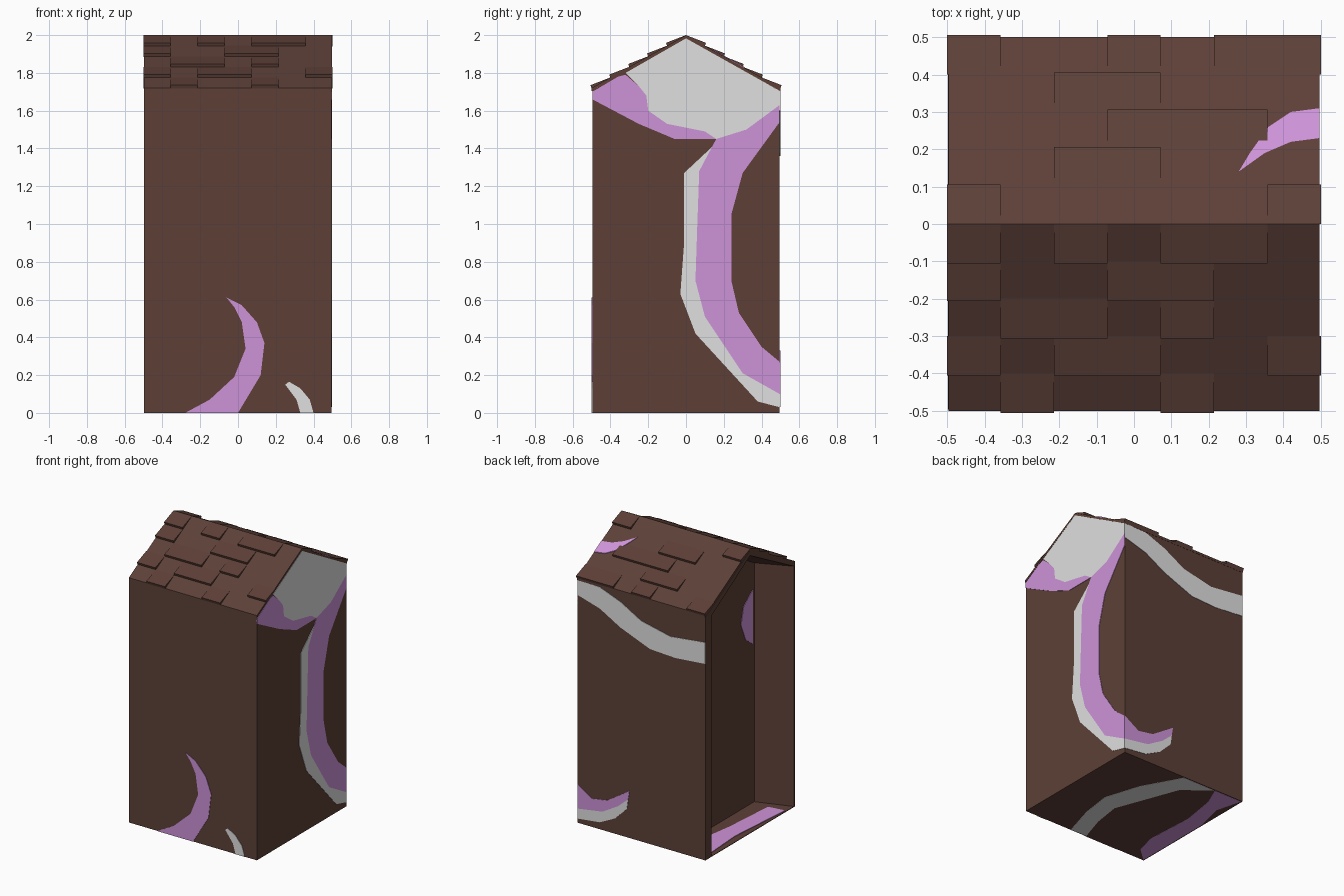
import bpy, bmesh


def material(name, rgb):
    m = bpy.data.materials.new(name)
    m.diffuse_color = (*rgb, 1)
    return m


BROWN = material("dark brown", (0.109, 0.051, 0.038))
LILAC = material("lilac", (0.617, 0.292, 0.686))
WHITE = material("pale grey", (0.745, 0.745, 0.745))


def finish(name, bm, mat):
    bmesh.ops.recalc_face_normals(bm, faces=bm.faces)
    me = bpy.data.meshes.new(name)
    bm.to_mesh(me)
    bm.free()
    me.materials.append(mat)
    ob = bpy.data.objects.new(name, me)
    bpy.context.collection.objects.link(ob)
    return ob


def roof_z(y):
    return 2.0 - 0.56 * abs(y)


# House body: pentagon section along x, with a hollow pushed into the left end
def body():
    bm = bmesh.new()

    def ring(x, y0, y1, z0, eave, peak):
        pts = [(y0, z0), (y1, z0), (y1, eave), (0, peak), (y0, eave)]
        return [bm.verts.new((x, y, z)) for y, z in pts]

    rings = [ring(0.494, -0.496, 0.496, 0, 1.705, 1.985),
             ring(-0.498, -0.496, 0.496, 0, 1.705, 1.985),
             ring(-0.498, -0.485, 0.43, 0.004, 1.69, 1.95),
             ring(-0.25, -0.40, 0.41, 0.004, 1.68, 1.91)]
    bm.faces.new(rings[0])
    for a, b in zip(rings, rings[1:]):
        for i in range(5):
            j = (i + 1) % 5
            bm.faces.new((a[i], a[j], b[j], b[i]))
    bm.faces.new(rings[-1])
    finish("house_body", bm, BROWN)


body()


# Roof: two thin slabs meeting at the ridge
bm = bmesh.new()
section = [(-0.5, 1.72), (0, 2.0), (0.5, 1.72), (0.5, 1.703), (0, 1.983), (-0.5, 1.703)]
ends = [[bm.verts.new((x, y, z)) for y, z in section] for x in (-0.497, 0.497)]
for i in range(6):
    j = (i + 1) % 6
    bm.faces.new((ends[0][i], ends[0][j], ends[1][j], ends[1][i]))
for e in ends:
    bm.faces.new((e[0], e[1], e[4], e[5]))
    bm.faces.new((e[1], e[2], e[3], e[4]))
finish("roof", bm, BROWN)

# Lifted roof tiles: wedges, columns of lifted tiles per row from ridge to eave
FRONT = [(0, 2, 4, 5), (0, 3, 4), (1, 2, 4), (0, 2, 3, 6), (1, 4)]
BACK = [(0, 6), (2, 3), (3, 4, 5), (2, 3), (0, 3, 5, 6)]
bm = bmesh.new()
for side, rows in ((-1, FRONT), (1, BACK)):
    for r, cols in enumerate(rows):
        for c in cols:
            x0, x1 = -0.5 + c / 7, -0.5 + (c + 1) / 7
            ya, yb = side * r * 0.1, side * (r + 1) * 0.1
            yl = yb + side * 0.006
            prof = [(ya, roof_z(ya)), (yl, roof_z(yb) + 0.015), (yb, roof_z(yb) - 0.003)]
            va, vb = [[bm.verts.new((x, y, z)) for y, z in prof] for x in (x0, x1)]
            bm.faces.new(va)
            bm.faces.new(vb)
            for i in range(3):
                j = (i + 1) % 3
                bm.faces.new((va[i], va[j], vb[j], vb[i]))
finish("lifted_tiles", bm, BROWN)


# Painted swirls: thin plates laid on each side
def plate(name, mat, pts, place, t=0.003):
    bm = bmesh.new()
    lo = [bm.verts.new(place(u, v, -t)) for u, v in pts]
    hi = [bm.verts.new(place(u, v, t)) for u, v in pts]
    bm.faces.new(lo)
    bm.faces.new(hi)
    for i in range(len(pts)):
        j = (i + 1) % len(pts)
        bm.faces.new((lo[i], lo[j], hi[j], hi[i]))
    finish(name, bm, mat)


front = lambda u, v, d: (u, -0.496 - d, v)
back = lambda u, v, d: (u, 0.496 + d, v)
right = lambda u, v, d: (0.494 + d, u, v)
under = lambda u, v, d: (u, v, 0.0015 + d * 0.8)
slope = lambda u, v, d: (u, v, roof_z(v) + 0.001 + d)
hollow = lambda u, v, d: (-0.25 - d, u, v)

# Right end: pale gable, lilac drip and large curl with pale shadow
plate("gable_patch", WHITE,
      [(-0.32, 1.8), (0, 1.983), (0.496, 1.705), (0.496, 1.63), (0.32, 1.5), (0.16, 1.45),
       (0.1, 1.49), (-0.1, 1.53), (-0.2, 1.6), (-0.21, 1.68), (-0.25, 1.73)], right)
plate("gable_drip", LILAC,
      [(-0.496, 1.7), (-0.36, 1.78), (-0.32, 1.79), (-0.25, 1.73), (-0.21, 1.68), (-0.2, 1.6),
       (-0.1, 1.53), (0.1, 1.49), (0.16, 1.45), (-0.06, 1.45), (-0.25, 1.53), (-0.496, 1.66)], right)
plate("right_curl", LILAC,
      [(0.496, 1.63), (0.32, 1.5), (0.16, 1.45), (0.07, 1.28), (0.06, 1.0), (0.05, 0.7),
       (0.1, 0.51), (0.3, 0.21), (0.496, 0.1), (0.496, 0.27), (0.4, 0.35), (0.28, 0.53),
       (0.24, 0.7), (0.24, 1.05), (0.3, 1.27), (0.496, 1.54)], right)
plate("right_curl_shadow", WHITE,
      [(0.14, 1.41), (-0.01, 1.27), (-0.01, 0.9), (-0.03, 0.63), (0.05, 0.42), (0.38, 0.06),
       (0.496, 0.03), (0.496, 0.1), (0.3, 0.21), (0.1, 0.51), (0.05, 0.7), (0.06, 1.0),
       (0.07, 1.28)], right)

# Back: wavy pale band and the end of the curl
plate("back_band", WHITE,
      [(0.494, 1.705), (0.32, 1.7), (0.16, 1.64), (0.0, 1.55), (-0.23, 1.5), (-0.497, 1.53),
       (-0.497, 1.38), (-0.27, 1.36), (-0.07, 1.37), (0.16, 1.46), (0.32, 1.55),
       (0.494, 1.6)], back)
plate("back_curl", LILAC,
      [(0.494, 0.27), (0.38, 0.2), (0.26, 0.22), (0.09, 0.33), (0.1, 0.27), (0.18, 0.2),
       (0.3, 0.13), (0.494, 0.1)], back)
plate("back_curl_shadow", WHITE,
      [(0.494, 0.1), (0.3, 0.13), (0.18, 0.2), (0.1, 0.27), (0.11, 0.2), (0.2, 0.11),
       (0.32, 0.05), (0.494, 0.03)], back)

# Front: crescent and small pale crescent
plate("front_crescent", LILAC,
      [(-0.06, 0.61), (0.02, 0.57), (0.1, 0.48), (0.14, 0.37), (0.12, 0.2), (0.06, 0.1),
       (0, 0), (-0.28, 0), (-0.15, 0.07), (-0.02, 0.19), (0.04, 0.34), (0.02, 0.48),
       (-0.02, 0.56)], front)
plate("front_small_crescent", WHITE,
      [(0.25, 0.15), (0.27, 0.165), (0.33, 0.13), (0.38, 0.07), (0.40, 0), (0.33, 0),
       (0.31, 0.07)], front)

# Roof: curl on the back slope
plate("roof_curl", LILAC,
      [(0.28, 0.14), (0.35, 0.19), (0.42, 0.22), (0.497, 0.23), (0.497, 0.31), (0.42, 0.3),
       (0.36, 0.26), (0.31, 0.19)], slope)

# Underside bands; the lilac one also shows on the floor of the hollow
plate("underside_band", WHITE,
      [(0.12, -0.49), (0.19, -0.25), (0.22, -0.03), (0.14, 0.22), (-0.01, 0.49), (-0.27, 0.49),
       (-0.09, 0.35), (0.08, -0.1), (0.05, -0.3), (-0.01, -0.49)], under)
plate("underside_curl", LILAC,
      [(-0.49, -0.49), (-0.39, -0.4), (-0.35, -0.25), (-0.37, 0.1), (-0.33, 0.35),
       (-0.27, 0.49), (-0.49, 0.49), (-0.44, 0.3), (-0.49, 0.1)], under)
floor = lambda u, v, d: (u, v, 0.006 + d)
plate("hollow_floor_curl", LILAC,
      [(-0.49, -0.4), (-0.37, -0.38), (-0.34, 0.0), (-0.28, 0.4), (-0.47, 0.42),
       (-0.45, 0.1)], floor, 0.002)

# Hollow: lilac mark near the front of the recessed wall
plate("hollow_mark", LILAC,
      [(-0.38, 1.5), (-0.28, 1.42), (-0.25, 1.3), (-0.3, 1.18), (-0.38, 1.12)], hollow)
